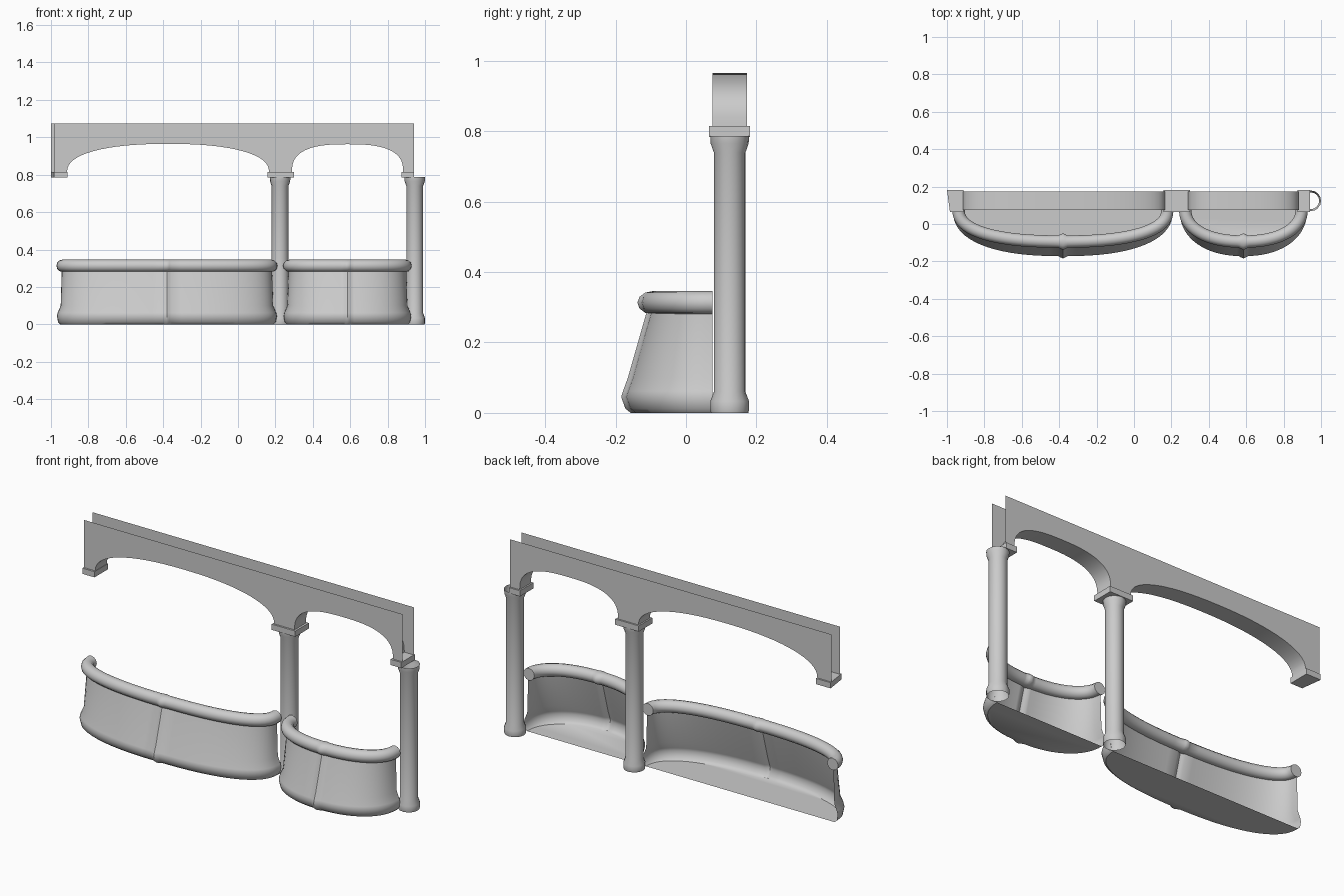
import bpy, bmesh, math

cube = bpy.data.objects.get("Cube")
if cube:
    bpy.data.objects.remove(cube)

stone = bpy.data.materials.new("grey_stone")
stone.use_nodes = True
COLOR = (0.6, 0.6, 0.6, 1)
stone.diffuse_color = COLOR
stone.node_tree.nodes["Principled BSDF"].inputs["Base Color"].default_value = COLOR


def finish(bm, name, angle=35):
    mesh = bpy.data.meshes.new(name)
    bm.normal_update()
    bm.to_mesh(mesh)
    bm.free()
    mesh.materials.append(stone)
    obj = bpy.data.objects.new(name, mesh)
    bpy.context.collection.objects.link(obj)
    bpy.ops.object.select_all(action='DESELECT')
    obj.select_set(True)
    bpy.context.view_layer.objects.active = obj
    bpy.ops.object.shade_smooth_by_angle(angle=math.radians(angle))
    return obj


def half_round(cx, a, h, n, steps=32):
    """Squared half ellipse running from -a to +a around cx, rising by h."""
    pts = []
    for i in range(steps + 1):
        t = math.pi * i / steps
        c, s = math.cos(t), max(math.sin(t), 0)
        pts.append((cx - math.copysign(abs(c) ** (2 / n), c) * a, s ** (2 / n) * h))
    return pts


def skin(bm, rings, closed=False):
    """Join neighbouring rings of vertices with quads."""
    for r0, r1 in zip(rings, rings[1:]):
        m = len(r0)
        for i in range(m if closed else m - 1):
            j = (i + 1) % m
            bm.faces.new((r0[i], r0[j], r1[j], r1[i]))


# Columns: open turned tubes with a collar at each end
COLUMN = ((0.053, 0), (0.055, 0.008), (0.055, 0.033), (0.045, 0.06),
          (0.045, 0.74), (0.054, 0.765), (0.055, 0.787))


def column(name, x):
    bm = bmesh.new()
    rings = []
    for r, z in COLUMN:
        rings.append([bm.verts.new((x + r * math.cos(k * math.tau / 16),
                                    0.124 + r * math.sin(k * math.tau / 16), z))
                      for k in range(16)])
    skin(bm, rings, closed=True)
    finish(bm, name, 30)


column("middle_column", 0.225)
column("left_column", 0.945)

# Arcade: front and back sheets joined by the undersides of the arches
FRONT, BACK, SPRING, TOP = 0.075, 0.173, 0.815, 1.075
arches = [half_round(-0.374, 0.54, 0.15, 2.3), half_round(0.586, 0.297, 0.148, 2.7)]
bm = bmesh.new()
sheets = []
for y, end in ((FRONT, -0.982), (BACK, -1.0)):
    curves = [[bm.verts.new((x, y, SPRING + z)) for x, z in arch] for arch in arches]
    ends = [bm.verts.new((x, y, z)) for x, z in
            ((0.94, SPRING), (0.94, TOP), (end, TOP), (end, SPRING))]
    outline = curves[0] + curves[1] + ends
    bm.faces.new(outline if y == FRONT else outline[::-1])
    sheets.append(curves)
for front_curve, back_curve in zip(*sheets):
    skin(bm, [back_curve, front_curve])
finish(bm, "arcade")


# Impost blocks under the arch feet
def impost(name, x0, x1, skew=0):
    bm = bmesh.new()
    bmesh.ops.create_cube(bm, size=1)
    for v in bm.verts:
        left, front = v.co.x < 0, v.co.y < 0
        v.co = ((x0 + (skew if front else 0)) if left else x1,
                0.065 if front else 0.182,
                0.784 if v.co.z < 0 else SPRING)
    finish(bm, name)


impost("right_impost", -1.0, -0.912, 0.016)
impost("middle_impost", 0.158, 0.3)
impost("left_impost", 0.875, 0.94)


# Balconies: slanted sheet wall with flared foot, floor and round handrail
WALL = ((0, 0.57, -0.145), (0.012, 0.582, -0.16), (0.045, 0.588, -0.172),
        (0.062, 0.584, -0.167), (0.1, 0.568, -0.153), (0.3, 0.562, -0.096))


def plan(cx, a, front, n):
    """Plan curve with a little rib at the middle; third value is rib size."""
    pts = [(x, FRONT - d, 0) for x, d in half_round(cx, a, FRONT - front, n, 36)]
    mid = len(pts) // 2
    rib = [(cx + dx, front, k) for dx, k in
           ((-0.024, 0), (-0.012, 0.6), (0, 1), (0.012, 0.6), (0.024, 0))]
    keep = [p for p in pts[:mid] if p[0] < cx - 0.03]
    after = [p for p in pts[mid + 1:] if p[0] > cx + 0.03]
    return keep + rib + after


def balcony(name, cx, half_width, n):
    slim = half_width - 0.59

    # Wall and floor
    bm = bmesh.new()
    rings = []
    for z, a, front in WALL:
        rings.append([bm.verts.new((x, y - 0.012 * k, z))
                      for x, y, k in plan(cx, a + slim, front, n)])
    skin(bm, rings)
    bm.faces.new(rings[0][::-1])
    finish(bm, name + "_wall", 40)

    # Handrail swept along the plan curve
    path = plan(cx, 0.558 + slim, -0.094, n)
    bm = bmesh.new()
    rings = []
    for i, (x, y, k) in enumerate(path):
        p, q = path[max(i - 1, 0)], path[min(i + 1, len(path) - 1)]
        length = math.hypot(q[0] - p[0], q[1] - p[1])
        nx, ny = (q[1] - p[1]) / length, -(q[0] - p[0]) / length
        if i in (0, len(path) - 1):
            nx, ny = (-1 if i == 0 else 1), 0
        r = 0.033 + 0.011 * k
        ring = []
        for j in range(12):
            t = math.tau * j / 12
            out = r * math.cos(t)
            ring.append(bm.verts.new((x + nx * out, y + ny * out,
                                      0.313 + 0.033 * math.sin(t))))
        rings.append(ring)
    skin(bm, rings, closed=True)
    bm.faces.new(rings[0])
    bm.faces.new(rings[-1][::-1])
    bmesh.ops.recalc_face_normals(bm, faces=bm.faces)
    finish(bm, name + "_rail", 45)


balcony("wide_balcony", -0.38, 0.59, 2.4)
balcony("narrow_balcony", 0.585, 0.343, 2.2)
